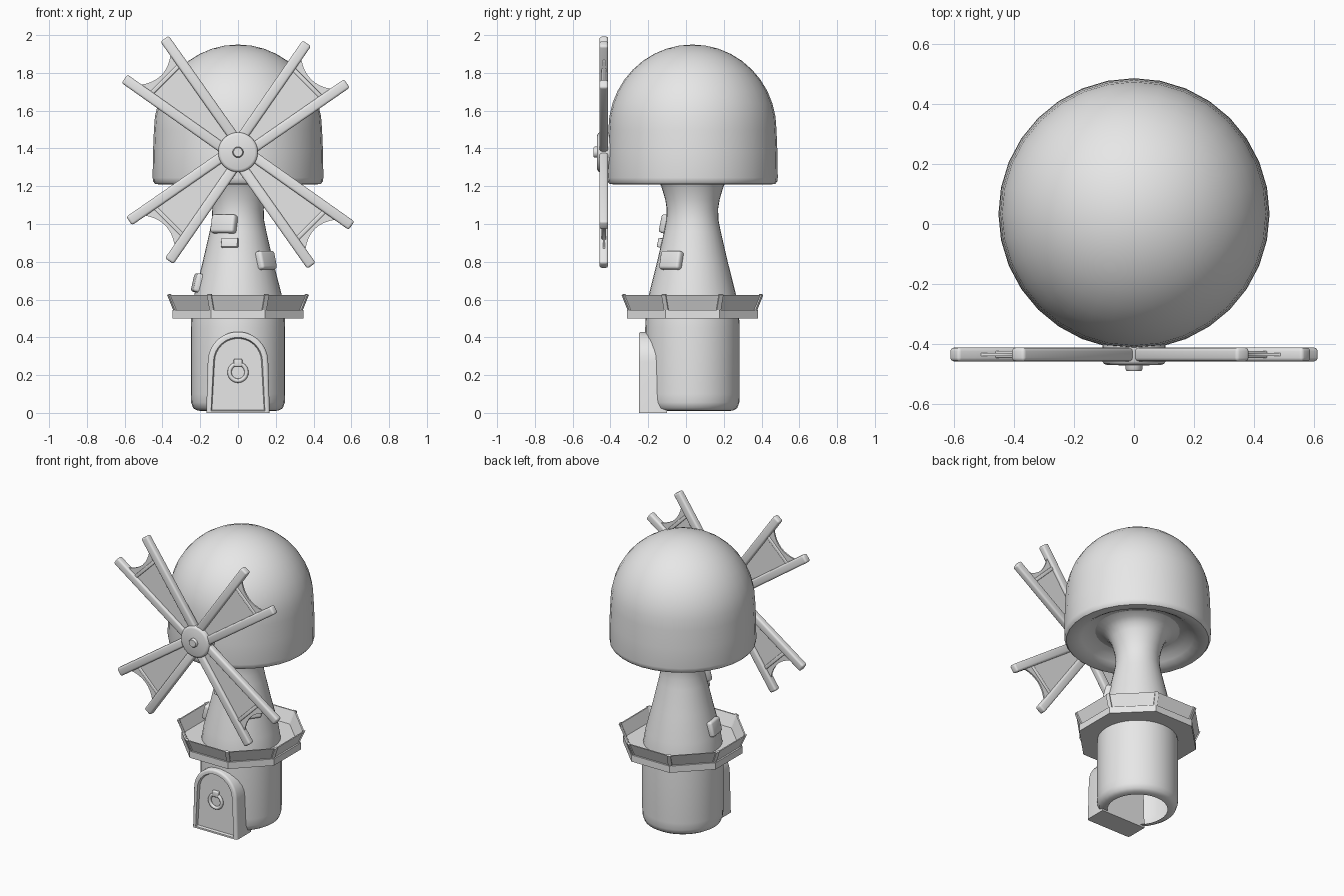
import bpy, bmesh, math
from mathutils import Matrix

if "Cube" in bpy.data.objects:
    bpy.data.objects.remove(bpy.data.objects["Cube"])

T, R = Matrix.Translation, Matrix.Rotation
rad = math.radians
AXIS_Y = 0.034                      # tower axis sits slightly behind the origin
AXIS = T((0, AXIS_Y, 0))

grey = bpy.data.materials.new("plain_grey")
grey.diffuse_color = (0.8, 0.8, 0.8, 1)
grey.use_nodes = True
grey.node_tree.nodes["Principled BSDF"].inputs["Base Color"].default_value = grey.diffuse_color


def finish(bm, name, matrix=Matrix(), angle=35, fix_normals=True):
    if fix_normals:
        bmesh.ops.recalc_face_normals(bm, faces=bm.faces[:])
    bm.transform(matrix)
    me = bpy.data.meshes.new(name)
    bm.to_mesh(me)
    bm.free()
    ob = bpy.data.objects.new(name, me)
    bpy.context.collection.objects.link(ob)
    me.materials.append(grey)
    bpy.ops.object.select_all(action='DESELECT')
    ob.select_set(True)
    bpy.context.view_layer.objects.active = ob
    if angle:
        bpy.ops.object.shade_smooth_by_angle(angle=rad(angle))
    return ob


def lathe(name, profile, seg=32, phase=0.0, closed=False, matrix=AXIS, angle=40):
    """Revolve (radius, height) points round z; radius 0 makes a pole."""
    bm = bmesh.new()
    rings = []
    for r, z in profile:
        if r == 0:
            rings.append([bm.verts.new((0, 0, z))] * seg)
        else:
            rings.append([bm.verts.new((r * math.cos(phase + math.tau * j / seg),
                                        r * math.sin(phase + math.tau * j / seg), z))
                          for j in range(seg)])
    pairs = list(zip(rings, rings[1:]))
    if closed:
        pairs.append((rings[-1], rings[0]))
    for a, b in pairs:
        for j in range(seg):
            k = (j + 1) % seg
            bm.faces.new(list(dict.fromkeys((a[j], a[k], b[k], b[j]))))
    return finish(bm, name, matrix, angle, fix_normals=False)


def box(name, size, matrix, bevel=0.0):
    bm = bmesh.new()
    bmesh.ops.create_cube(bm, size=1)
    bm.transform(Matrix.Diagonal((*size, 1)))
    if bevel:
        bmesh.ops.bevel(bm, geom=bm.edges[:], offset=bevel, segments=3,
                        profile=0.5, affect='EDGES')
    return finish(bm, name, matrix, 35 if bevel else 0)


def prism(outline, y0, y1):
    """Extrude an (x, z) outline along y; y0 is the front."""
    bm = bmesh.new()
    face = bm.faces.new([bm.verts.new((x, y0, z)) for x, z in outline])
    new = bmesh.ops.extrude_face_region(bm, geom=[face], use_keep_orig=True)["geom"]
    for v in new:
        if isinstance(v, bmesh.types.BMVert):
            v.co.y = y1
    bmesh.ops.recalc_face_normals(bm, faces=bm.faces[:])
    return bm


# Tower: open at the foot, narrowing to a flared neck
lathe("tower", [(0.185, 0.01), (0.215, 0.012), (0.237, 0.025), (0.248, 0.055),
                (0.25, 0.1), (0.25, 0.45), (0.246, 0.53), (0.23, 0.63),
                (0.187, 0.8), (0.15, 0.96), (0.138, 1.02), (0.136, 1.08),
                (0.144, 1.13), (0.165, 1.2), (0.185, 1.235), (0.215, 1.26),
                (0.26, 1.275)])

# Domed cap with a hollowed underside
cap = [(0.26, 1.275), (0.31, 1.262), (0.345, 1.235), (0.375, 1.217), (0.42, 1.21),
       (0.438, 1.212), (0.449, 1.225), (0.452, 1.245), (0.45, 1.38)]
cap += [(0.445 * math.cos(rad(a)), 1.5 + 0.45 * math.sin(rad(a))) for a in range(0, 90, 9)]
lathe("cap", cap + [(0, 1.95)])

# Octagonal balcony: deck, leaning parapet and corner posts
C8, TURN = math.cos(math.pi / 8), math.pi / 8
lathe("balcony_deck", [(0, 0.5), (0.347 / C8, 0.5), (0.347 / C8, 0.545), (0, 0.545)],
      8, TURN, angle=0)
lathe("balcony_parapet", [(0.334 / C8, 0.54), (0.368 / C8, 0.624), (0.359 / C8, 0.624),
                          (0.325 / C8, 0.54)], 8, TURN, True, angle=0)
for i in range(8):
    box(f"balcony_post_{i}", (0.014, 0.024, 0.092),
        AXIS @ R(TURN + i * math.pi / 4, 4, 'Z') @ T((0.348 / C8, 0, 0.585))
        @ R(math.atan2(0.036, 0.084), 4, 'Y'))

# Arched doorway with a recessed panel
outline = [(-0.168, 0), (0.168, 0)]
outline += [(0.16 * math.cos(rad(a)), 0.27 + 0.16 * math.sin(rad(a))) for a in range(0, 181, 12)]
bm = prism(outline, -0.25, -0.1)
edge = [e for e in bm.edges if all(v.co.y < -0.24 and v.co.z > 0 for v in e.verts)
        or (all(v.co.y < -0.24 for v in e.verts) and sum(v.co.z for v in e.verts) > 0)]
bmesh.ops.bevel(bm, geom=edge, offset=0.014, segments=3, profile=0.5, affect='EDGES')
front = max((f for f in bm.faces if f.normal.y < -0.99), key=lambda f: f.calc_area())
bmesh.ops.inset_individual(bm, faces=[front], thickness=0.016)
bmesh.ops.inset_individual(bm, faces=[front], thickness=0.006, depth=-0.018)
finish(bm, "doorway")

# Ring handle and its mount
bpy.ops.mesh.primitive_torus_add(major_segments=24, minor_segments=8, major_radius=0.045,
                                 minor_radius=0.011, location=(0, -0.238, 0.215),
                                 rotation=(math.pi / 2, 0, 0))
handle = bpy.context.object
handle.name = "door_handle"
handle.data.materials.append(grey)
bpy.ops.object.shade_smooth_by_angle(angle=rad(60))
box("handle_mount", (0.046, 0.026, 0.04), T((0, -0.236, 0.265)), 0.006)

# Stones set into the tower wall: angle, height, radius, width, tall, thickness
for i, (a, z, r, w, h, t) in enumerate([(238, 1.0, 0.138, 0.145, 0.1, 0.05),
                                        (255, 0.9, 0.165, 0.09, 0.05, 0.03),
                                        (-37, 0.807, 0.183, 0.13, 0.1, 0.05),
                                        (188, 0.687, 0.212, 0.12, 0.1, 0.05)]):
    box(f"wall_stone_{i}", (t, w, h), AXIS @ R(rad(a), 4, 'Z') @ T((r, 0, z))
        @ R(rad(-13), 4, 'Y'), 0.004 if t < 0.04 else 0.015)

# Sails: two spreading spars, a cross bar and a thin cloth with a scooped end
HUB = T((0, -0.435, 1.38))
for i, (a, length) in enumerate([(45, 0.665), (135, 0.7), (225, 0.665), (315, 0.7)]):
    place = HUB @ R(rad(-a), 4, 'Y')
    s = length / 0.7
    for side in (-1, 1):
        du, dv = length - 0.06, 0.11
        box(f"sail_{i}_spar_{'left' if side > 0 else 'right'}",
            (math.hypot(du, dv), 0.046, 0.054),
            place @ T(((length + 0.06) / 2, 0, side * (0.04 + dv / 2)))
            @ R(-side * math.atan2(dv, du), 4, 'Y'), 0.012)
    scoop = [((0.575 + 0.065 * (k / 5) ** 2) * s, 0.14 * k / 5) for k in range(-5, 6)]
    finish(prism([(0.05, 0.035), (0.05, -0.035)] + scoop, -0.005, 0.005),
           f"sail_{i}_cloth", place)
    box(f"sail_{i}_cross_bar", (0.022, 0.024, 0.24), place @ T((0.545 * s, 0, 0)), 0.005)

# Hub with a rounded rim and a centre knob, facing forward
FORWARD = T((0, 0, 1.38)) @ R(math.pi / 2, 4, 'X')
lathe("hub", [(0, 0.4), (0.105, 0.4), (0.105, 0.458), (0.1, 0.466), (0.09, 0.47), (0, 0.472)],
      32, matrix=FORWARD)
lathe("hub_knob", [(0, 0.46), (0.029, 0.46), (0.029, 0.484), (0.024, 0.49), (0, 0.49)],
      16, matrix=FORWARD)
